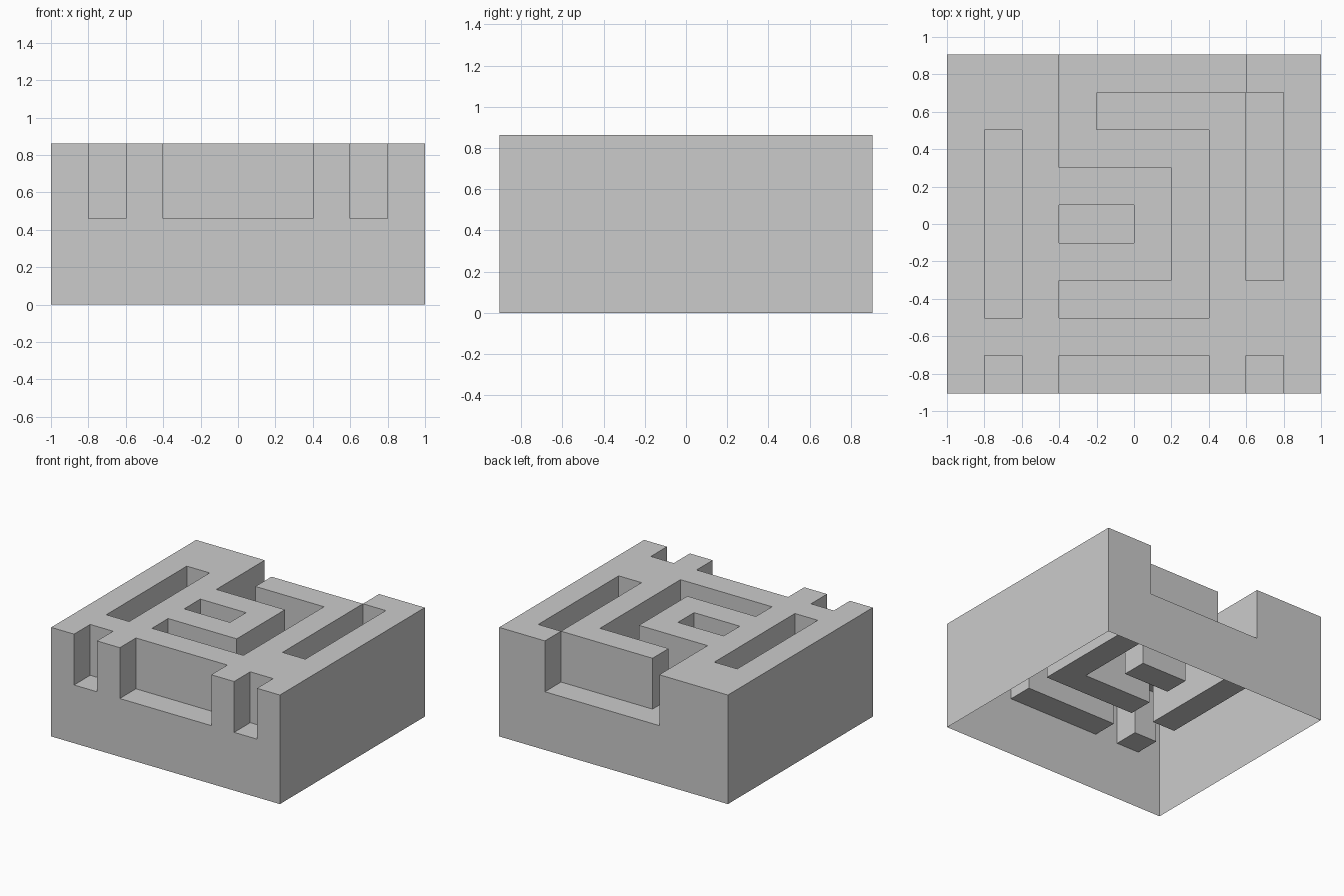
import bpy, bmesh, math

if "Cube" in bpy.data.objects:
    bpy.data.objects.remove(bpy.data.objects["Cube"])

# Plan of the tile seen from above, back row first: '#' is a sunken channel
PLAN = [
    "...#####..",
    "...#....#.",
    ".#.####.#.",
    ".#....#.#.",
    ".#.##.#.#.",
    ".#....#.#.",
    ".#.####...",
    "..........",
    ".#.####.#.",
][::-1]
COLS, ROWS = 10, 9
CW, CD = 2.0 / COLS, 1.81 / ROWS
FLOOR, TOP = 0.46, 0.862


def finish(name, bm):
    mesh = bpy.data.meshes.new(name)
    bm.to_mesh(mesh)
    bm.free()
    obj = bpy.data.objects.new(name, mesh)
    bpy.context.collection.objects.link(obj)
    return obj


def quad(bm, points):
    return bm.faces.new([bm.verts.new(p) for p in points])


def height(i, j):
    if not (0 <= i < COLS and 0 <= j < ROWS):
        return 0.0
    return FLOOR if PLAN[j][i] == "#" else TOP


# Maze block: thin shell, open underneath
bm = bmesh.new()
for j in range(ROWS):
    for i in range(COLS):
        h = height(i, j)
        x0, y0 = -1 + i * CW, -0.905 + j * CD
        corners = [(x0, y0), (x0 + CW, y0), (x0 + CW, y0 + CD), (x0, y0 + CD)]
        quad(bm, [(x, y, h) for x, y in corners])
        # Walls down to each lower neighbour
        for k, (di, dj) in enumerate([(0, -1), (1, 0), (0, 1), (-1, 0)]):
            a, b = corners[k], corners[(k + 1) % 4]
            for lo, hi in [(0, FLOOR), (FLOOR, TOP)]:
                if height(i + di, j + dj) <= lo and h >= hi:
                    quad(bm, [(*a, lo), (*b, lo), (*b, hi), (*a, hi)])
bmesh.ops.remove_doubles(bm, verts=bm.verts, dist=0.0005)
bmesh.ops.dissolve_limit(bm, angle_limit=math.radians(1),
                         verts=bm.verts, edges=bm.edges)
finish("maze_block", bm)

# Three small marker patches lying on the front left corner
for n, (x, y) in enumerate([(-0.9, -0.60), (-0.9, -0.803), (-0.5, -0.803)]):
    bm = bmesh.new()
    s = 0.072
    quad(bm, [(x + u * s, y + v * s, TOP + 0.003)
              for u, v in [(-1, -1), (1, -1), (1, 1), (-1, 1)]])
    finish(f"marker_patch_{n + 1}", bm)
